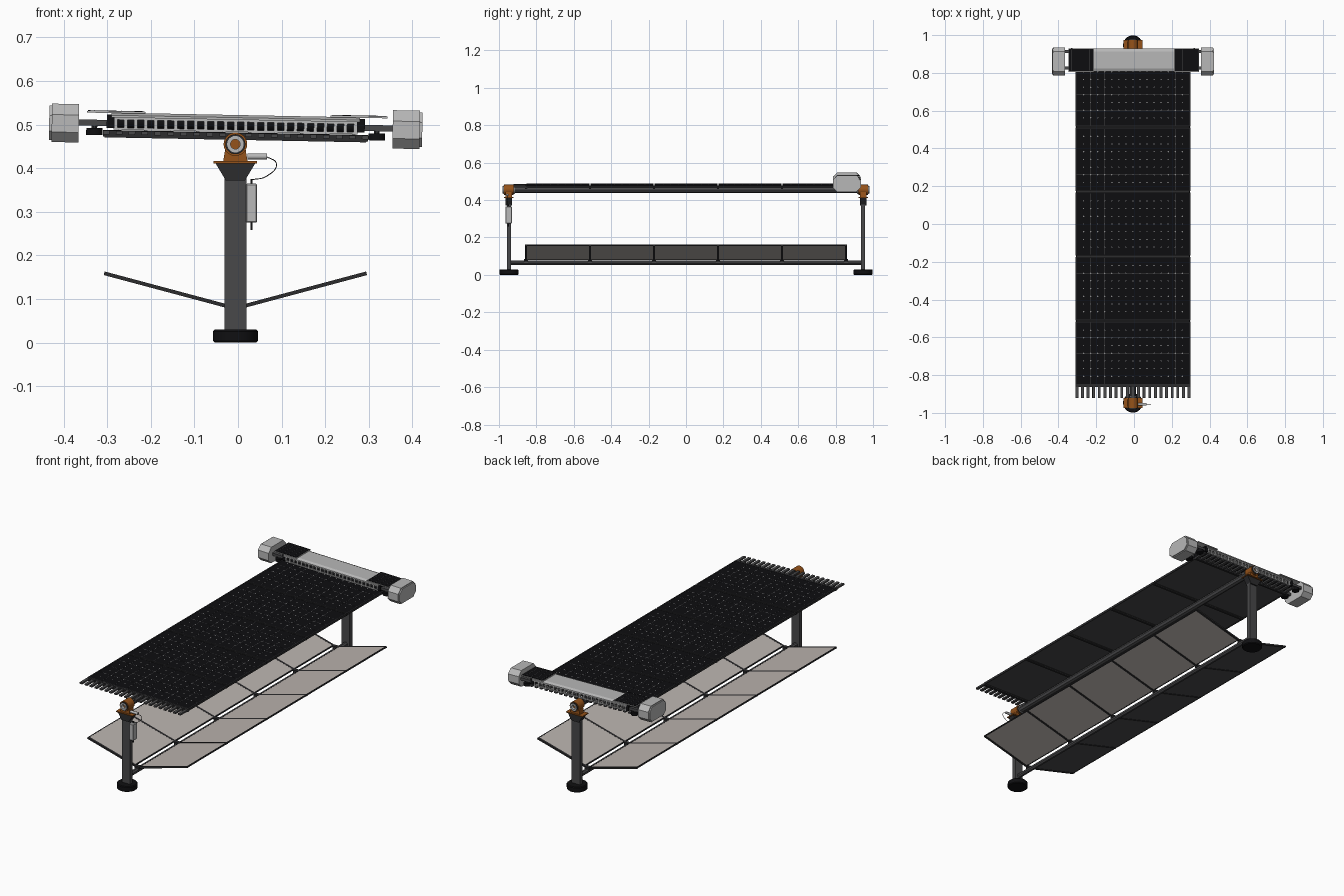
import bpy, bmesh, math
from mathutils import Matrix, Vector

if "Cube" in bpy.data.objects:
    bpy.data.objects.remove(bpy.data.objects["Cube"])

def mat(name, r, g, b):
    m = bpy.data.materials.new(name)
    m.diffuse_color = (r, g, b, 1)
    m.use_nodes = True
    m.node_tree.nodes["Principled BSDF"].inputs["Base Color"].default_value = m.diffuse_color
    return m

STEEL = mat("steel", .065, .065, .068)
DARK = mat("dark_frame", .025, .025, .027)
BLACK = mat("black", .005, .005, .006)
CELL = mat("solar_glass", .004, .004, .005)
LIGHT = mat("light_grey", .48, .48, .48)
ORANGE = mat("rust_orange", .3, .085, .01)
BEIGE = mat("reflector", .5, .46, .43)
CX = -.006                                   # centre line of posts and panel
PIVOT = Vector((CX, 0, .455))
TILT = Matrix.Translation(PIVOT) @ Matrix.Rotation(math.radians(1.1), 4, 'Y')
FIX = Matrix.Translation((CX, 0, 0))

def finish(name, bm, m, M, bevel=0, smooth=False):
    bmesh.ops.recalc_face_normals(bm, faces=bm.faces)
    bm.transform(M)
    me = bpy.data.meshes.new(name)
    bm.to_mesh(me)
    bm.free()
    me.materials.append(m)
    ob = bpy.data.objects.new(name, me)
    bpy.context.collection.objects.link(ob)
    if bevel:
        b = ob.modifiers.new("bevel", 'BEVEL')
        b.width, b.segments = bevel, 1
    if smooth:
        bpy.ops.object.select_all(action='DESELECT')
        ob.select_set(True)
        bpy.context.view_layer.objects.active = ob
        bpy.ops.object.shade_smooth_by_angle(angle=math.radians(40))
    return ob

def boxes(name, items, m, M=FIX, bevel=0):
    """items: (x0, x1, y0, y1, z0, z1)"""
    bm = bmesh.new()
    for x0, x1, y0, y1, z0, z1 in items:
        T = Matrix.Translation(((x0 + x1) / 2, (y0 + y1) / 2, (z0 + z1) / 2))
        bmesh.ops.create_cube(bm, size=1, matrix=T @ Matrix.Diagonal((x1 - x0, y1 - y0, z1 - z0, 1)))
    return finish(name, bm, m, M, bevel)

AX = {'X': Matrix.Rotation(math.pi / 2, 4, 'Y'), 'Y': Matrix.Rotation(math.pi / 2, 4, 'X'), 'Z': Matrix()}

def cyls(name, items, axis, m, M=FIX, n=16, bevel=0):
    """items: (centre, radius, length)"""
    bm = bmesh.new()
    for c, r, l in items:
        bmesh.ops.create_cone(bm, cap_ends=True, segments=n, radius1=r, radius2=r, depth=l,
                              matrix=Matrix.Translation(c) @ AX[axis] @ Matrix.Rotation(math.pi / n, 4, 'Z'))
    return finish(name, bm, m, M, bevel, n > 10)

def ring(name, y0, y1, r0, r1, m, M, n=24):
    bm = bmesh.new()
    prof = [(r0, y0), (r1, y0), (r1, y1), (r0, y1)]
    vs = [[bm.verts.new((r * math.cos(a), y, r * math.sin(a))) for r, y in prof]
          for a in (2 * math.pi * i / n for i in range(n))]
    for i in range(n):
        for j in range(4):
            bm.faces.new((vs[i][j], vs[i][(j + 1) % 4], vs[(i + 1) % n][(j + 1) % 4], vs[(i + 1) % n][j]))
    return finish(name, bm, m, M, 0, True)

def prism(name, pts, d0, d1, m, M=FIX, axis='Y'):
    """2D outline swept along y (points are x,z) or x (points are y,z)"""
    bm = bmesh.new()
    f = (lambda p, d: (p[0], d, p[1])) if axis == 'Y' else (lambda p, d: (d, p[0], p[1]))
    a, b = ([bm.verts.new(f(p, d)) for p in pts] for d in (d0, d1))
    bm.faces.new(a)
    bm.faces.new(b)
    for i in range(len(pts)):
        j = (i + 1) % len(pts)
        bm.faces.new((a[i], a[j], b[j], b[i]))
    return finish(name, bm, m, M)

# posts, feet, heads and bearings at both ends
for tag, s in (("front", -1), ("back", 1)):
    y = .947 * s
    cyls(tag + "_foot", [((0, y, .015), .052, .03)], 'Z', BLACK, n=20, bevel=.004)
    boxes(tag + "_post", [(-.025, .025, y - .011, y + .011, .028, .412)], STEEL)
    prism(tag + "_gusset", [(-.046, .412), (.046, .412), (.022, .372), (-.022, .372)], y - .018, y + .018, DARK)
    boxes(tag + "_head_plate", [(-.05, .05, y - .026, y + .026, .411, .416)], ORANGE)
    prism(tag + "_bearing_block", [(-.028, .415), (.028, .415), (.024, .44), (.02, .468), (-.02, .468), (-.024, .44)],
          y - .018, y + .018, ORANGE)
    M = Matrix.Translation((CX, 0, .455))
    ring(tag + "_bearing_housing", y - .026, y + .026, .017, .027, ORANGE, M)
    ring(tag + "_bearing_collar", y - .03, y + .03, .018, .023, DARK, M)
    ring(tag + "_bearing_race", y - .033, y + .033, .011, .019, LIGHT, M)
ring("torque_tube", -.97, .97, .013, .0175, STEEL, TILT, 8)

# controller box, tilt motor and cable on the front post
boxes("controller_box", [(.024, .05, -.966, -.93, .275, .365)], LIGHT, bevel=.003)
cyls("cable_glands", [((.037, -.948, .268), .003, .02), ((.037, -.948, .369), .003, .012)], 'Z', DARK, n=8)
cyls("tilt_motor", [((.05, -.955, .427), .007, .044)], 'X', LIGHT, n=12)
cu = bpy.data.curves.new("motor_cable", 'CURVE')
cu.dimensions, cu.bevel_depth, cu.bevel_resolution = '3D', .0012, 1
sp = cu.splines.new('BEZIER')
cable = [(.065, .427), (.088, .41), (.066, .382), (.03, .373)]
sp.bezier_points.add(3)
for p, (x, z) in zip(sp.bezier_points, cable):
    p.co = (x, -.955, z)
    p.handle_left_type = p.handle_right_type = 'AUTO'
cu.materials.append(DARK)
bpy.context.collection.objects.link(bpy.data.objects.new("motor_cable", cu))

# panel layout along y
EDGES = [-.855 + .342 * i for i in range(6)]
SPANS = list(zip(EDGES, EDGES[1:]))

# tilting table: backing, glass, frames, purlins (local z relative to pivot)
boxes("panel_backs", [(-.302, .302, a + .004, b - .004, .018, .0245) for a, b in SPANS], STEEL, TILT)
boxes("panel_glass", [(-.299, .299, a + .008, b - .008, .024, .0262) for a, b in SPANS], CELL, TILT)
boxes("panel_frames", [(-.304, .304, a + .003, a + .008, .015, .027) for a, b in SPANS] +
      [(-.304, .304, b - .008, b - .003, .015, .027) for a, b in SPANS] +
      [(s * .3015 - .0025, s * .3015 + .0025, a + .003, b - .003, .015, .027) for a, b in SPANS for s in (-1, 1)],
      DARK, TILT)
boxes("panel_purlins", [(-.3, .3, e - .006, e + .006, .01, .0178) for e in EDGES], DARK, TILT)

# thin cell lines and the small diamonds where cell corners meet
bm = bmesh.new()
lines = []
for a, b in SPANS:
    p = (b - a - .016) / 8
    lines += [(-.298 + .0745 * i - .0005, -.298 + .0745 * i + .0005, a + .009, b - .009, .0262, .0265) for i in range(1, 8)]
    lines += [(-.298, .298, a + .008 + p * j - .0005, a + .008 + p * j + .0005, .0262, .0265) for j in (2, 4, 6)]
    for i in range(1, 16):
        for j in range(1, 8):
            x, y, d = -.298 + .03725 * i, a + .008 + p * j, .0035
            bm.faces.new([bm.verts.new((x + u * d, y + v * d, .0267)) for u, v in ((1, 0), (0, 1), (-1, 0), (0, -1))])
finish("cell_diamonds", bm, LIGHT, TILT)
boxes("cell_lines", lines, STEEL, TILT)

# slatted landing combs at both ends of the table
for tag, s in (("front", -1), ("back", 1)):
    y0, y1 = sorted((.855 * s, .922 * s))
    boxes(tag + "_comb", [(-.297 + .0297 * i - .0075, -.297 + .0297 * i + .0075, y0, y1, .017, .0255) for i in range(21)],
          STEEL, TILT)
    boxes(tag + "_comb_rail", [(-.304, .304, .855 * s - .007, .855 * s + .007, .012, .0262)], DARK, TILT)

# lower beam with V-shaped reflector wings
cyls("lower_beam", [((0, 0, .065), .0125, 1.88)], 'Y', STEEL, n=8)
for tag, s in (("left", -1), ("right", 1)):
    W = Matrix.Translation((CX + s * .018, 0, .083)) @ Matrix.Rotation(-s * math.atan2(.076, .284), 4, 'Y')
    L = .293
    def span(u, v):
        return tuple(sorted((s * u, s * v)))
    boxes(tag + "_reflectors", [span(.002, L - .002) + (a + .005, b - .005, .001, .004) for a, b in SPANS], BEIGE, W)
    boxes(tag + "_reflector_backs", [span(.002, L - .002) + (a + .005, b - .005, -.002, .001) for a, b in SPANS],
          STEEL if s < 0 else BEIGE, W)
    boxes(tag + "_wing_ribs", [span(-.014, L) + (e - .006, e + .006, -.004, .0045) for e in EDGES], DARK, W)
    boxes(tag + "_wing_rails", [span(u, u + .005) + (EDGES[0], EDGES[-1], -.003, .0045) for u in (-.002, L - .005)], DARK, W)
boxes("wing_saddles", [(-.014, .014, e - .01, e + .01, .07, .086) for e in EDGES], DARK)

# cleaning robot: slatted body between two side beams
boxes("robot_end_plates", [(s * .287 - .009, s * .287 + .009, .812, .924, .032, .063) for s in (-1, 1)], BLACK, TILT)
boxes("robot_side_rails", [(-.28, .28, y - .004, y + .004, z, z + h) for y in (.817, .92)
                           for z, h in ((.028, .005), (.051, .006))], LIGHT, TILT)
boxes("robot_slats", [(-.275 + .0229 * i - .004, -.275 + .0229 * i + .004, y - .003, y + .003, .032, .052)
                      for i in range(25) for y in (.817, .92)], LIGHT, TILT)
cyls("robot_brush", [((0, .868, .046), .015, .56)], 'X', BLACK, TILT, n=12)
prism("robot_lid", [(.808, .056), (.808, .061), (.822, .067), (.914, .067), (.928, .061), (.928, .056)],
      -.285, .285, LIGHT, TILT, 'X')
boxes("robot_cell_trays", [span_ + (.806, .93, .066, .07) for span_ in ((-.342, -.207), (.217, .348))], LIGHT, TILT)
boxes("robot_cells", [span_ + (.809, .927, .07, .0715) for span_ in ((-.339, -.21), (.22, .345))], CELL, TILT)
boxes("robot_cell_lines", [(s * (.232 + .031 * i) - .0005, s * (.232 + .031 * i) + .0005, .812, .924, .0715, .072)
                           for s in (-1, 1) for i in range(4)], STEEL, TILT)

# robot axles, wheels and end housings
boxes("robot_axle_beams", [(s * .328 - .038, s * .328 + .038, y - .008, y + .008, .036, .05)
                           for s in (-1, 1) for y in (.825, .912)], STEEL, TILT)
wheels = [(s * .324, y) for s in (-1, 1) for y in (.825, .912)]
cyls("robot_guide_wheels", [((x, y, .023), .019, .016) for x, y in wheels], 'Z', BLACK, TILT, 16)
cyls("robot_wheel_pins", [((x, y, .032), .007, .016) for x, y in wheels], 'Z', DARK, TILT, 8)
oct_ = [(.785, .02), (.808, -.003), (.912, -.003), (.935, .02), (.935, .06), (.912, .085), (.808, .085), (.785, .06)]
for tag, s in (("left", -1), ("right", 1)):
    prism(tag + "_robot_housing", oct_, s * .36, s * .422, LIGHT, TILT, 'X')
    inset = [(.86 + (y - .86) * .93, .041 + (z - .041) * .9) for y, z in oct_]
    prism(tag + "_housing_cap", inset, s * .42, s * .428, LIGHT, TILT, 'X')
